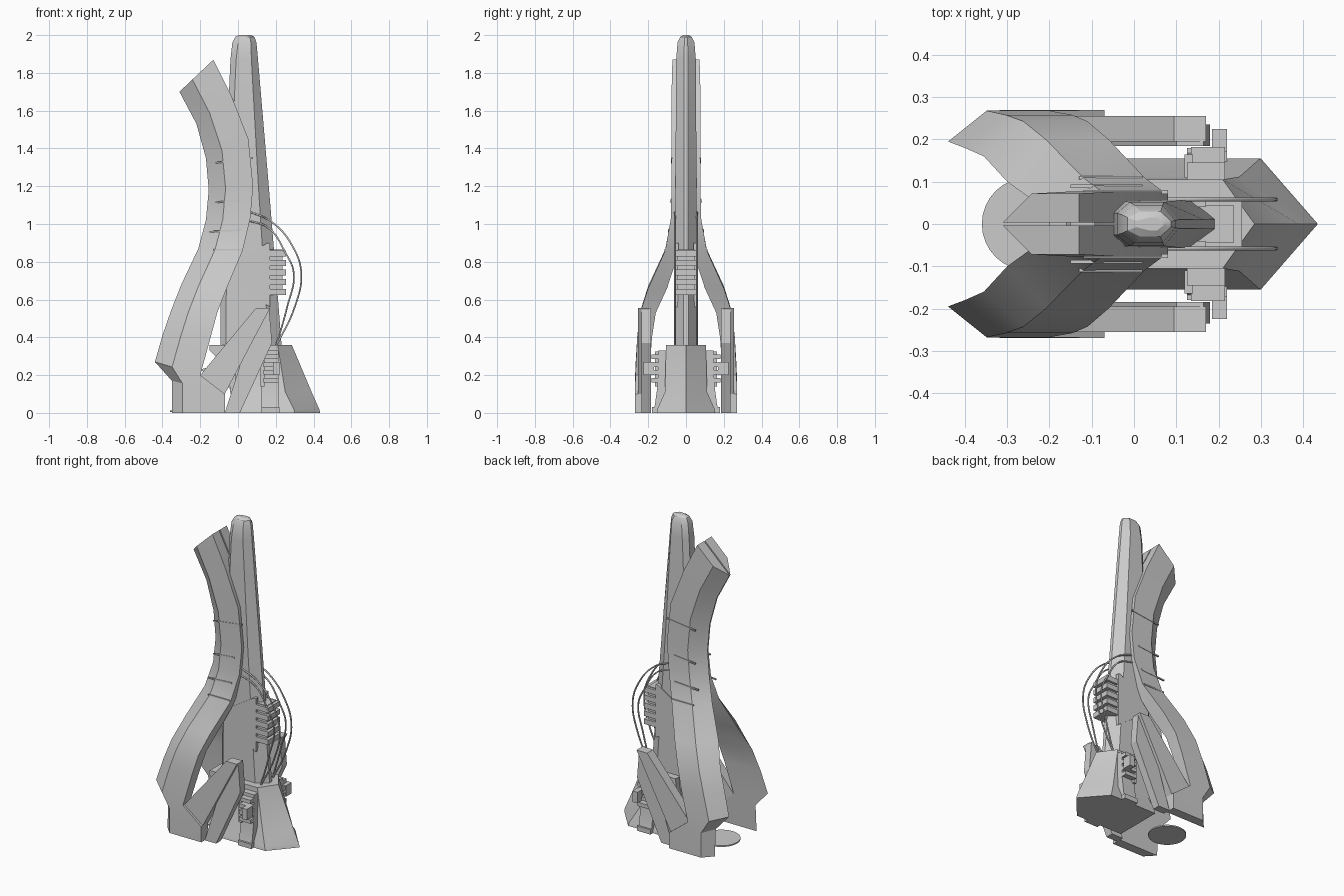
import bpy, bmesh, math
from mathutils import Vector

if "Cube" in bpy.data.objects:
    bpy.data.objects.remove(bpy.data.objects["Cube"])

grey = bpy.data.materials.new("hull grey")
grey.diffuse_color = (0.6, 0.6, 0.6, 1)
grey.use_nodes = True
grey.node_tree.nodes["Principled BSDF"].inputs["Base Color"].default_value = grey.diffuse_color


def finish(name, bm, angle=25):
    bmesh.ops.recalc_face_normals(bm, faces=bm.faces)
    me = bpy.data.meshes.new(name)
    bm.to_mesh(me)
    bm.free()
    me.materials.append(grey)
    ob = bpy.data.objects.new(name, me)
    bpy.context.collection.objects.link(ob)
    bpy.ops.object.select_all(action='DESELECT')
    ob.select_set(True)
    bpy.context.view_layer.objects.active = ob
    bpy.ops.object.shade_smooth_by_angle(angle=math.radians(angle))
    return ob


def loft(name, rings, angle=25):
    """Skin a list of equal-length rings and cap both ends."""
    bm = bmesh.new()
    vs = [[bm.verts.new(p) for p in r] for r in rings]
    n = len(rings[0])
    for a, b in zip(vs, vs[1:]):
        for i in range(n):
            j = (i + 1) % n
            bm.faces.new((a[i], a[j], b[j], b[i]))
    bm.faces.new(vs[0])
    bm.faces.new(vs[-1])
    return finish(name, bm, angle)


def slab(name, outline, y0, y1):
    """Extrude an (x, z) outline between two y values."""
    return loft(name, [[(x, y, z) for x, z in outline] for y in (y0, y1)])


def box(name, x0, x1, y0, y1, z0, z1):
    return slab(name, [(x0, z0), (x1, z0), (x1, z1), (x0, z1)], y0, y1)


def tube(name, pts, radius):
    """Smooth cable through the points."""
    cu = bpy.data.curves.new(name, 'CURVE')
    cu.dimensions = '3D'
    cu.bevel_depth = radius
    cu.bevel_resolution = 1
    cu.resolution_u = 8
    sp = cu.splines.new('BEZIER')
    sp.bezier_points.add(len(pts) - 1)
    for bp, p in zip(sp.bezier_points, pts):
        bp.co = p
        bp.handle_left_type = bp.handle_right_type = 'AUTO'
    cu.materials.append(grey)
    ob = bpy.data.objects.new(name, cu)
    bpy.context.collection.objects.link(ob)


# Central spire: z, back x, front x, half width, front chamfer
spire = [(0.20, -.093, .243, .06, .07), (0.60, -.093, .212, .06, .065),
         (1.20, -.07, .163, .056, .055), (1.87, -.04, .106, .052, .035),
         (1.96, -.03, .098, .045, .03), (1.99, -.015, .088, .03, .025),
         (2.00, .005, .07, .015, .015)]
loft("spire", [[(b, -w * .5, z), (b + .03, -w, z), (f - c, -w, z), (f, -w * .2, z),
                (f, w * .2, z), (f - c, w, z), (b + .03, w, z), (b, w * .5, z)]
               for z, b, f, w, c in spire])

# Flared arrow-shaped pedestal: z, back x, shoulder x, tip x, half width
pedestal = [(0.0, -.03, .30, .435, .155), (.02, -.03, .295, .43, .152),
            (.11, -.02, .25, .39, .112), (.36, 0, .21, .285, .105)]
loft("pedestal", [[(b, -w, z), (s, -w, z), (t, 0, z), (s, w, z), (b, w, z)]
                  for z, b, s, t, w in pedestal])

# Rear collar, stay and ground disc
slab("rear_collar", [(-.15, .36), (-.15, .33), (-.12, .30), (.02, .28), (.02, .36)], -.07, .07)
slab("rear_stay", [(-.06, .31), (0, .31), (0, .10), (-.04, .10)], -.05, .05)
slab("rear_brace", [(-.20, .23), (-.16, .24), (.02, .13), (.0, .10)], -.03, .03)
ring = [(math.cos(i * math.tau / 32) * .11 - .25, math.sin(i * math.tau / 32) * .11)
        for i in range(32)]
loft("ground_disc", [[(x, y, z) for x, y in ring] for z in (.004, .012)])

# Ribbed cooler on the front of the spire
box("cooler_core", .15, .235, -.045, .045, .63, .865)
for i in range(5):
    z = .625 + i * .051
    box("cooler_rib", .155, .255, -.06, .06, z, z + .032)

# Curved fins: back edge x z, front edge x z, inner y, outer y
fin = [(-.31, 1.70, -.13, 1.87, .004, .072), (-.22, 1.53, -.035, 1.68, .004, .077),
       (-.17, 1.35, .055, 1.45, .004, .077), (-.155, 1.18, .08, 1.2, .004, .077),
       (-.17, 1.02, .065, 1.03, .008, .08), (-.21, .87, .025, .86, .035, .11),
       (-.30, .68, -.06, .66, .10, .20), (-.355, .54, -.11, .53, .16, .243),
       (-.40, .41, -.145, .40, .18, .258), (-.44, .27, -.20, .20, .195, .268),
       (-.35, .17, -.07, .10, .20, .27), (-.35, 0, -.07, 0, .21, .27)]

for s, side in ((-1, "right"), (1, "left")):
    rings = []
    for bx, bz, fx, fz, yi, yo in fin:
        k = .38 if bz > .2 else .2
        cx, cz = bx + (fx - bx) * k, bz + (fz - bz) * k
        rings.append([(bx, s * yi, bz), (cx, s * yo, cz), (fx, s * yo, fz), (fx, s * yi, fz)])
    loft(side + "_fin", rings)

    # Seam strips across the fins
    for x0, x1, z, dz, y in ((-.12, .08, 1.32, .025, .077), (-.12, .03, 1.11, .015, .078),
                             (-.15, .02, .955, .01, .091), (-.13, .02, .86, 0, .111)):
        slab(side + "_seam", [(x0, z), (x1, z + dz), (x1, z + dz + .008), (x0, z + .008)],
             s * (y - .006), s * (y + .003))

    # Crossed support struts
    slab(side + "_strut", [(-.20, .20), (.095, .555), (.17, .555), (-.07, .10)],
         s * .195, s * .255)
    loft(side + "_prop", [[(x, s * y, z) for x, z in
                           ((.10, .53), (.165, .555), (.18, .37), (.01, 0), (-.07, 0))]
                          for y in (.185, .235)])

    # Faceted spire panel
    slab(side + "_panel", [(.155, .90), (.012, .81), (.012, .67), (.17, .56), (.17, .90)],
         s * .04, s * .063)

    # Slotted side bracket with foot plate
    loft(side + "_bracket", [[(x, s * y, z) for x, y in
                              ((.125, y0), (.215, y0), (.215, y1), (.125, y1))]
                             for z, y0, y1 in ((0, .12, .175), (.04, .11, .165),
                                               (.15, .10, .15), (.33, .10, .145))])
    box(side + "_bracket_frame", .12, .14, s * .11, s * .165, .14, .325)
    box(side + "_bracket_foot", .125, .22, s * .14, s * .18, 0, .03)
    for i in range(4):
        z = .16 + i * .042
        box(side + "_bracket_rung", .135, .215, s * .14, s * .182, z, z + .024)
    box(side + "_bracket_clip", .185, .22, s * .17, s * .225, .20, .27)

    # Paired cables
    for dx, dz, zt in ((0, 0, 1.07), (-.04, -.03, 1.02)):
        tube(side + "_cable", [(.05, s * .058, zt), (.18 + dx * .5, s * .058, 1.01 + dz),
                               (.29 + dx, s * .058, .88 + dz), (.335 + dx, s * .058, .74),
                               (.30 + dx, s * .058, .56), (.20, s * .058, .35)], .005)
